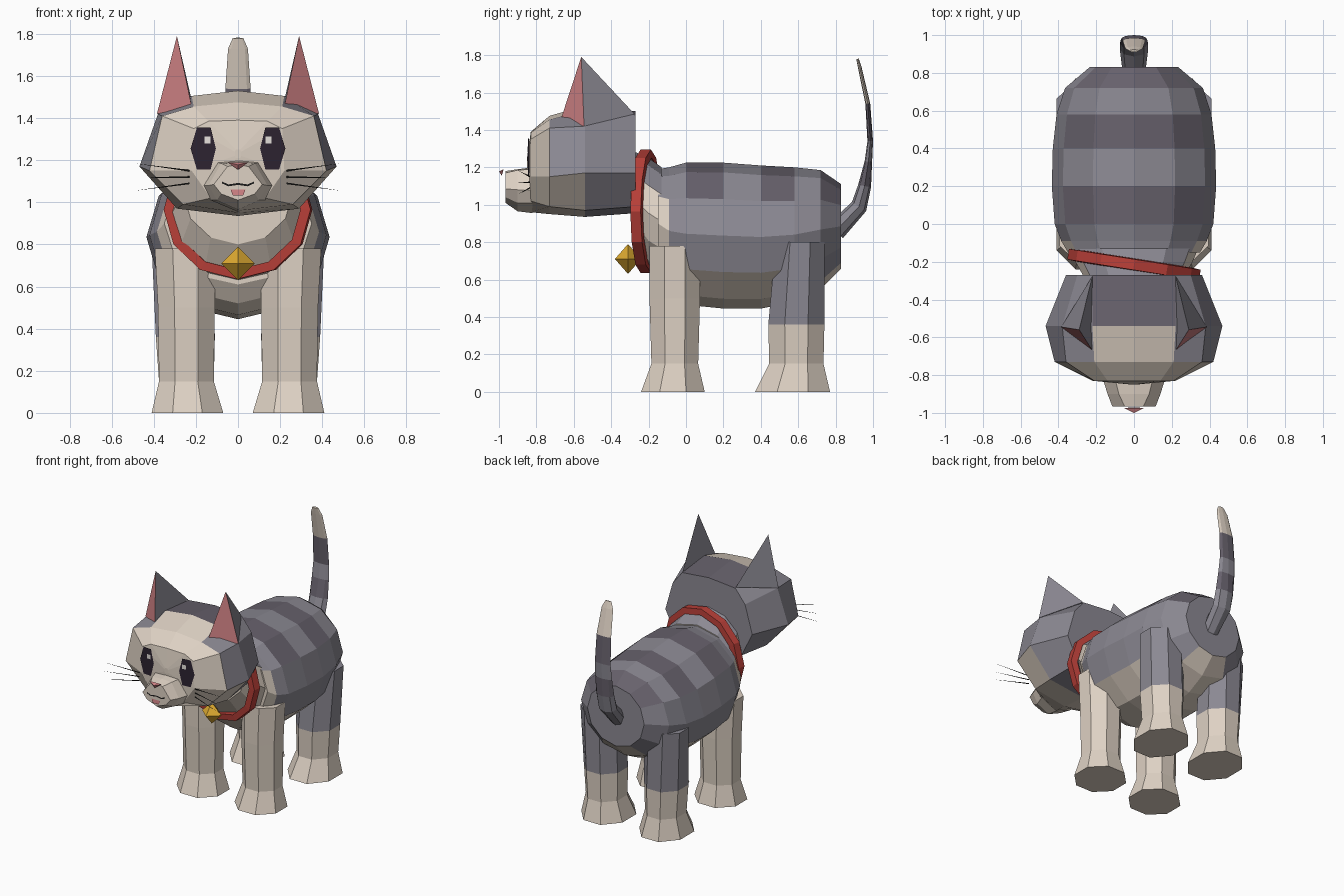
import bpy, bmesh, math
from mathutils import Vector, Matrix

if "Cube" in bpy.data.objects:
    bpy.data.objects.remove(bpy.data.objects["Cube"])

COLOURS = {
    "cream": (0.73, 0.64, 0.55), "grey": (0.26, 0.25, 0.29), "dark_grey": (0.135, 0.12, 0.15),
    "pink": (0.62, 0.22, 0.23), "red": (0.48, 0.05, 0.04), "gold": (0.72, 0.40, 0.03),
    "eye_dark": (0.026, 0.017, 0.03), "white": (0.82, 0.78, 0.74), "black": (0.01, 0.01, 0.01),
}
MATS = {}
for key, rgb in COLOURS.items():
    MATS[key] = bpy.data.materials.new(key)
    MATS[key].diffuse_color = (*rgb, 1)


def finish(name, bm, rule):
    """Turn a bmesh into an object; rule is a colour or a function of face centre."""
    bmesh.ops.recalc_face_normals(bm, faces=bm.faces)
    mesh = bpy.data.meshes.new(name)
    used = []
    for f in bm.faces:
        col = rule(f.calc_center_median()) if callable(rule) else rule
        if col not in used:
            used.append(col)
            mesh.materials.append(MATS[col])
        f.material_index = used.index(col)
    bm.to_mesh(mesh)
    bm.free()
    obj = bpy.data.objects.new(name, mesh)
    bpy.context.collection.objects.link(obj)
    return obj


def loft(name, rings, rule, closed=False):
    """Skin a list of rings that have equal point counts."""
    bm = bmesh.new()
    vs = [[bm.verts.new(p) for p in r] for r in rings]
    n = len(vs[0])
    pairs = list(zip(vs, vs[1:])) + ([(vs[-1], vs[0])] if closed else [])
    for a, b in pairs:
        for i in range(n):
            j = (i + 1) % n
            bm.faces.new((a[i], a[j], b[j], b[i]))
    if not closed:
        bm.faces.new(vs[0])
        bm.faces.new(vs[-1])
    return finish(name, bm, rule)


def poly(name, faces, rule):
    """Flat faces given directly by their corners."""
    bm = bmesh.new()
    for f in faces:
        bm.faces.new([bm.verts.new(p) for p in f])
    bmesh.ops.remove_doubles(bm, verts=bm.verts, dist=0.0001)
    return finish(name, bm, rule)


def ellipse(n, rx, rz, off=0.0):
    return [(rx * math.sin(off + math.tau * i / n), rz * math.cos(off + math.tau * i / n)) for i in range(n)]


# Body: 12-sided barrel with stripes on the back and a cream belly
BODY = [(-0.15, 0.35, 0.61, 1.19), (-0.09, 0.385, 0.52, 1.20), (0.0, 0.42, 0.465, 1.225),
        (0.2, 0.435, 0.445, 1.225), (0.4, 0.43, 0.445, 1.21), (0.58, 0.41, 0.48, 1.20),
        (0.72, 0.365, 0.55, 1.185), (0.83, 0.235, 0.66, 1.11)]


def body_rule(c):
    if c.y > 0.82:
        return "grey"
    if c.z < 0.66:
        return "cream"
    if c.y < -0.1 and c.z < 1.0:
        return "cream"
    striped = 0 < c.y < 0.2 or 0.4 < c.y < 0.58 or (c.y > 0.72 and c.z > 1.05)
    return "dark_grey" if striped and c.z > 1.0 else "grey"


loft("body", [[(x, y, (lo + hi) / 2 + z) for x, z in ellipse(12, w, (hi - lo) / 2)]
              for y, w, lo, hi in BODY], body_rule)

# Neck: cream throat, grey nape
NECK = [(-0.13, 0.34, 0.62, 1.2), (-0.2, 0.31, 0.66, 1.25), (-0.29, 0.26, 0.80, 1.29)]
loft("neck", [[(x, y, (lo + hi) / 2 + z) for x, z in ellipse(12, w, (hi - lo) / 2)]
              for y, w, lo, hi in NECK],
     lambda c: "cream" if c.z < 1.08 else "grey")


# Legs: octagonal columns flaring into paws; each row is z, centre x, centre y, half x, half y
def leg(name, side, rows, rule):
    k = 1 / math.cos(math.pi / 8)
    loft(name, [[(side * (cx + x), cy + y, z) for x, y in ellipse(8, ax * k, ay * k, math.pi / 8)]
                for z, cx, cy, ax, ay in rows], rule)


FRONT = [(0, 0.24, -0.07, 0.17, 0.17), (0.15, 0.245, -0.06, 0.13, 0.125),
         (0.5, 0.245, -0.06, 0.135, 0.135), (0.78, 0.25, -0.06, 0.145, 0.135)]
REAR = [(0, 0.24, 0.57, 0.17, 0.20), (0.15, 0.245, 0.59, 0.13, 0.145),
        (0.36, 0.25, 0.59, 0.14, 0.15), (0.8, 0.265, 0.61, 0.145, 0.13)]
for side, tag in ((-1, "left"), (1, "right")):
    leg("front_leg_" + tag, side, FRONT, "cream")
    leg("rear_leg_" + tag, side, REAR, lambda c: "cream" if c.z < 0.3 else "grey")

# Tail: flattened tapering tube curling upward, banded with a cream tip
TAIL = [(0.80, 0.86, 0.06, 0.055), (0.925, 0.99, 0.075, 0.045), (0.955, 1.10, 0.075, 0.035),
        (0.975, 1.23, 0.07, 0.02), (0.985, 1.34, 0.065, 0.015), (0.972, 1.54, 0.06, 0.013),
        (0.93, 1.73, 0.047, 0.01), (0.917, 1.78, 0.025, 0.007)]
rings = []
for i, (y, z, w, t) in enumerate(TAIL):
    a, b = TAIL[max(i - 1, 0)], TAIL[min(i + 1, len(TAIL) - 1)]
    d = Vector((0, b[0] - a[0], b[1] - a[1])).normalized()
    rings.append([(u, y + v * d.z, z - v * d.y) for u, v in ellipse(8, w, t)])


def tail_rule(c):
    if c.z > 1.54:
        return "cream"
    return "dark_grey" if c.z > 1.34 or 1.1 < c.z < 1.23 else "grey"


loft("tail", rings, tail_rule)

# Head: half outlines from crown to chin, mirrored and skinned from back to face
HEAD = [
    (-0.27, [(0, 1.50), (0.22, 1.48), (0.30, 1.38), (0.36, 1.17), (0.27, 0.99), (0, 0.955)]),
    (-0.54, [(0, 1.53), (0.22, 1.505), (0.38, 1.42), (0.468, 1.17), (0.29, 0.97), (0, 0.935)]),
    (-0.73, [(0, 1.475), (0.21, 1.455), (0.36, 1.41), (0.42, 1.15), (0.26, 0.99), (0, 0.95)]),
    (-0.83, [(0, 1.39), (0.14, 1.385), (0.21, 1.35), (0.22, 1.15), (0.13, 1.02), (0, 0.96)]),
    (-0.85, [(0, 1.25), (0.01, 1.25), (0.015, 1.24), (0.015, 1.22), (0.01, 1.21), (0, 1.21)]),
]


def head_rule(c):
    if c.y < -0.74:
        return "cream"
    if c.y < -0.53:
        return "cream" if c.z < 1.1 or abs(c.x) < 0.2 else "grey"
    return "dark_grey" if c.z > 1.45 and abs(c.x) < 0.2 else "grey"


loft("head", [[(x, y, z) for x, z in half] + [(-x, y, z) for x, z in half[-2:0:-1]]
              for y, half in HEAD], head_rule)

# Muzzle
MUZZLE = [(-0.82, [(0, 1.20), (0.10, 1.19), (0.165, 1.08), (0.13, 1.01), (0, 0.955)]),
          (-0.90, [(0, 1.19), (0.08, 1.185), (0.14, 1.08), (0.10, 1.01), (0, 0.965)]),
          (-0.965, [(0, 1.18), (0.05, 1.17), (0.115, 1.085), (0.08, 1.04), (0, 1.01)])]
loft("muzzle", [[(x, y, z) for x, z in half] + [(-x, y, z) for x, z in half[-2:0:-1]]
                for y, half in MUZZLE], "cream")

# Nose, mouth and tongue
nose = [(-0.05, -0.975, 1.19), (0.05, -0.975, 1.19), (0, -0.985, 1.155)]
tip = (0, -1.0, 1.178)
poly("nose", [(nose[0], nose[1], tip), (nose[1], nose[2], tip), (nose[2], nose[0], tip),
              nose[::-1]], "pink")
arc = [(-0.075, 1.098), (-0.045, 1.085), (0, 1.092), (0.045, 1.085), (0.075, 1.098)]
poly("mouth", [[(a[0], -0.97, a[1]), (b[0], -0.97, b[1]), (b[0], -0.97, b[1] - 0.009),
                (a[0], -0.97, a[1] - 0.009)] for a, b in zip(arc, arc[1:])], "black")
poly("tongue", [[(-0.035, -0.972, 1.06), (0.035, -0.972, 1.06), (0.024, -0.975, 1.032),
                 (-0.024, -0.975, 1.032)]], "pink")

for side, tag in ((-1, "left"), (1, "right")):
    # Ears: pink hollow at the front, grey behind
    a, b, c, t = [(side * x, y, z) for x, y, z in
                  ((0.22, -0.67, 1.455), (0.385, -0.545, 1.42), (0.22, -0.275, 1.485), (0.29, -0.56, 1.79))]
    poly("ear_" + tag, [(a, b, t), (b, c, t), (c, a, t), (a, c, b)],
         lambda p: "pink" if p.y < -0.58 and p.z > 1.5 else "grey")

    # Eyes: hexagonal plates following the slope of the face, with a small glint
    def on_face(pts, lift):
        return [(side * x, -0.85 + 0.09 * x - lift, z) for x, z in pts]
    poly("eye_" + tag, [on_face([(0.13, 1.355), (0.195, 1.355), (0.225, 1.255), (0.195, 1.155),
                                 (0.13, 1.155), (0.105, 1.255)], 0.006)], "eye_dark")
    poly("eye_glint_" + tag, [on_face([(0.13, 1.28), (0.16, 1.28), (0.16, 1.312), (0.13, 1.312)],
                                      0.01)], "white")
    # Whiskers: three thin slivers on each cheek
    poly("whiskers_" + tag, [[(side * 0.23, -0.835, z0 + 0.004), (side * 0.23, -0.835, z0 - 0.004),
                              (side * 0.49, -0.9, z1)]
                             for z0, z1 in ((1.15, 1.185), (1.12, 1.117), (1.09, 1.055))], "black")

# Collar: rectangular band around the neck, turned slightly
turn = Matrix.Rotation(math.radians(-9), 3, 'Z')
hoop = []
for i in range(12):
    s, c = math.sin(math.tau * i / 12), math.cos(math.tau * i / 12)
    hoop.append([Vector((0, -0.215, 0.965)) + turn @ Vector((r * 1.07 * s, y, r * c))
                 for r, y in ((0.285, -0.032), (0.33, -0.028), (0.33, 0.028), (0.285, 0.032))])
loft("collar", hoop, "red", closed=True)

# Bell: small octahedron under the chin
bm = bmesh.new()
ring = [bm.verts.new((0.08 * math.cos(i * math.pi / 2), -0.31 + 0.07 * math.sin(i * math.pi / 2), 0.71))
        for i in range(4)]
ends = [bm.verts.new((0, -0.31, z)) for z in (0.79, 0.63)]
for e in ends:
    for i in range(4):
        bm.faces.new((ring[i], ring[(i + 1) % 4], e))
finish("bell", bm, "gold")

for m in bpy.data.materials:
    if m.users and not m.is_grease_pencil:
        m.use_nodes = True
        m.node_tree.nodes["Principled BSDF"].inputs["Base Color"].default_value = m.diffuse_color
